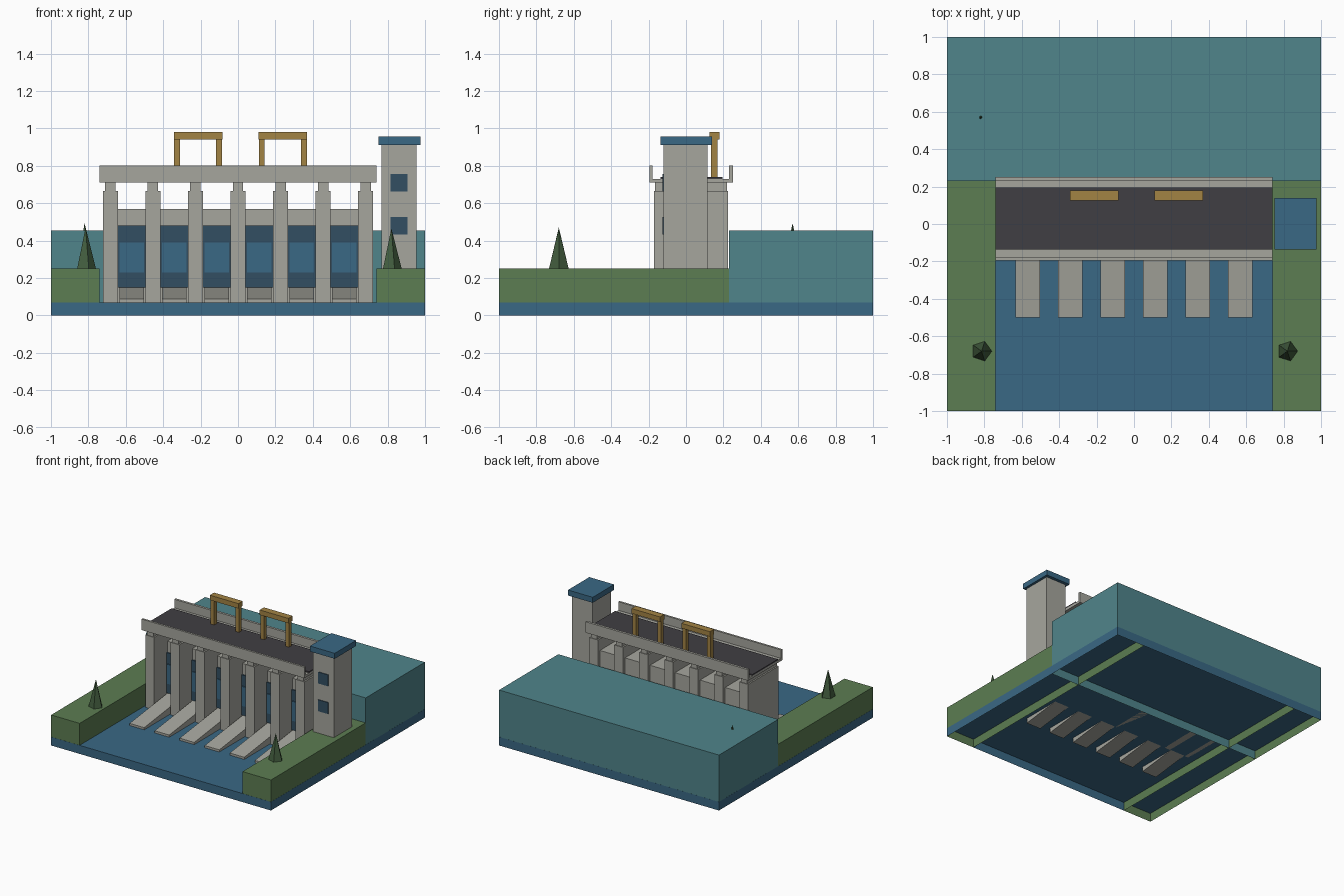
import bpy
import bmesh
from mathutils import Matrix

if "Cube" in bpy.data.objects:
    bpy.data.objects.remove(bpy.data.objects["Cube"], do_unlink=True)


def material(name, r, g, b):
    """Flat colour given as 0-255 display values, stored as linear."""
    col = [((c / 255 + 0.055) / 1.055) ** 2.4 for c in (r, g, b)] + [1]
    m = bpy.data.materials.new(name)
    m.use_nodes = True
    m.diffuse_color = col
    m.node_tree.nodes["Principled BSDF"].inputs["Base Color"].default_value = col
    return m


concrete = material("concrete", 166, 166, 158)
grass = material("grass", 92, 125, 82)
reservoir_teal = material("reservoir_teal", 80, 133, 139)
river_blue = material("river_blue", 58, 104, 133)
slate = material("slate", 50, 78, 98)
gold = material("gold", 162, 131, 68)
asphalt = material("asphalt", 64, 62, 67)
pine = material("pine", 66, 92, 62)


def finish(name, bm, mat):
    bmesh.ops.recalc_face_normals(bm, faces=bm.faces)
    me = bpy.data.meshes.new(name)
    bm.to_mesh(me)
    bm.free()
    me.materials.append(mat)
    ob = bpy.data.objects.new(name, me)
    bpy.context.collection.objects.link(ob)
    return ob


def box(name, mat, x, y, z, open_bottom=False):
    """Box from (min, max) pairs, optionally a shell open underneath."""
    bm = bmesh.new()
    bmesh.ops.create_cube(bm, size=1)
    for v in bm.verts:
        v.co = [lo + (c + 0.5) * (hi - lo) for c, (lo, hi) in zip(v.co, (x, y, z))]
    ob_faces = [f for f in bm.faces if all(v.co.z < z[0] + 1e-5 for v in f.verts)]
    bmesh.ops.recalc_face_normals(bm, faces=bm.faces)
    if open_bottom:
        bmesh.ops.delete(bm, geom=ob_faces, context='FACES_ONLY')
    return finish(name, bm, mat)


def around(c, half):
    return (c - half, c + half)


def prism(name, mat, profile, x):
    """Extrude a (y, z) profile along x."""
    bm = bmesh.new()
    face = bm.faces.new([bm.verts.new((x[0], y, z)) for y, z in profile])
    out = bmesh.ops.extrude_face_region(bm, geom=[face])
    moved = [g for g in out["geom"] if isinstance(g, bmesh.types.BMVert)]
    bmesh.ops.translate(bm, verts=moved, vec=(x[1] - x[0], 0, 0))
    return finish(name, bm, mat)


def tree(name, x, y, top):
    bm = bmesh.new()
    bmesh.ops.create_cone(bm, cap_ends=True, segments=5, radius1=0.055, radius2=0,
                          depth=top - 0.25,
                          matrix=Matrix.Translation((x, y, (top + 0.25) / 2)))
    # point one corner of the base towards +x
    low = [v for v in bm.verts if v.co.z < 0.26]
    lead = max(low, key=lambda v: v.co.y)
    if abs(lead.co.x - x) < 0.001:
        bmesh.ops.rotate(bm, verts=bm.verts, cent=(x, y, 0),
                         matrix=Matrix.Rotation(-1.5708, 3, 'Z'))
    finish(name, bm, pine)


# Ground and water
box("river", river_blue, (-1, 1), (-1, 1), (0, 0.07), True)
for side, x in (("right", (-0.999, -0.74)), ("left", (0.74, 0.999))):
    box(side + "_bank", grass, x, (-0.999, 0.998), (0, 0.25), True)
box("reservoir", reservoir_teal, (-0.9995, 0.9995), (0.23, 0.9995), (0, 0.455), True)

# Piers with narrower heads
PITCH = 0.2275
for i in range(7):
    x = (i - 3) * PITCH
    box("pier", concrete, around(x, 0.04), (-0.17, 0.225), (0.07, 0.665))
    box("pier_head", concrete, around(x, 0.028), (-0.165, 0.22), (0.665, 0.715))

# Dam wall, gates and spillway ramps
box("dam_wall", concrete, (-0.65, 0.65), (0.0, 0.2), (0.07, 0.57))
for i in range(6):
    x = (i - 2.5) * PITCH
    box("gate_recess", slate, around(x, 0.074), (-0.01, 0.0), (0.15, 0.48))
    box("gate_panel", river_blue, around(x, 0.065), (-0.018, -0.01), (0.23, 0.39))
    prism("spillway_ramp", concrete,
          [(-0.5, 0.088), (0.0, 0.15), (0.0, 0.09), (-0.5, 0.03)], around(x, 0.066))

# Road deck with parapets
SPAN = (-0.74, 0.74)
box("deck", concrete, SPAN, (-0.19, 0.25), (0.71, 0.73))
box("road", asphalt, SPAN, (-0.135, 0.195), (0.73, 0.74))
box("front_parapet", concrete, SPAN, (-0.195, -0.178), (0.71, 0.8))
box("back_parapet", concrete, SPAN, (0.23, 0.25), (0.71, 0.8))

# Gantry cranes
for x in (-0.2135, 0.24):
    box("gantry_beam", gold, around(x, 0.13), (0.125, 0.18), (0.94, 0.98))
    for s in (-1, 1):
        box("gantry_post", gold, around(x + s * 0.113, 0.016), (0.135, 0.168), (0.735, 0.94))

# Control tower
box("tower", concrete, (0.768, 0.955), (-0.12, 0.115), (0.24, 0.91))
box("tower_roof", river_blue, (0.75, 0.975), (-0.137, 0.14), (0.91, 0.955))
for z in (0.48, 0.708):
    box("tower_window", slate, around(0.86, 0.045), (-0.126, -0.118), around(z, 0.047))

# Trees
tree("right_tree", -0.815, -0.68, 0.47)
tree("left_tree", 0.82, -0.68, 0.465)
tree("drowned_tree", -0.82, 0.57, 0.493)
